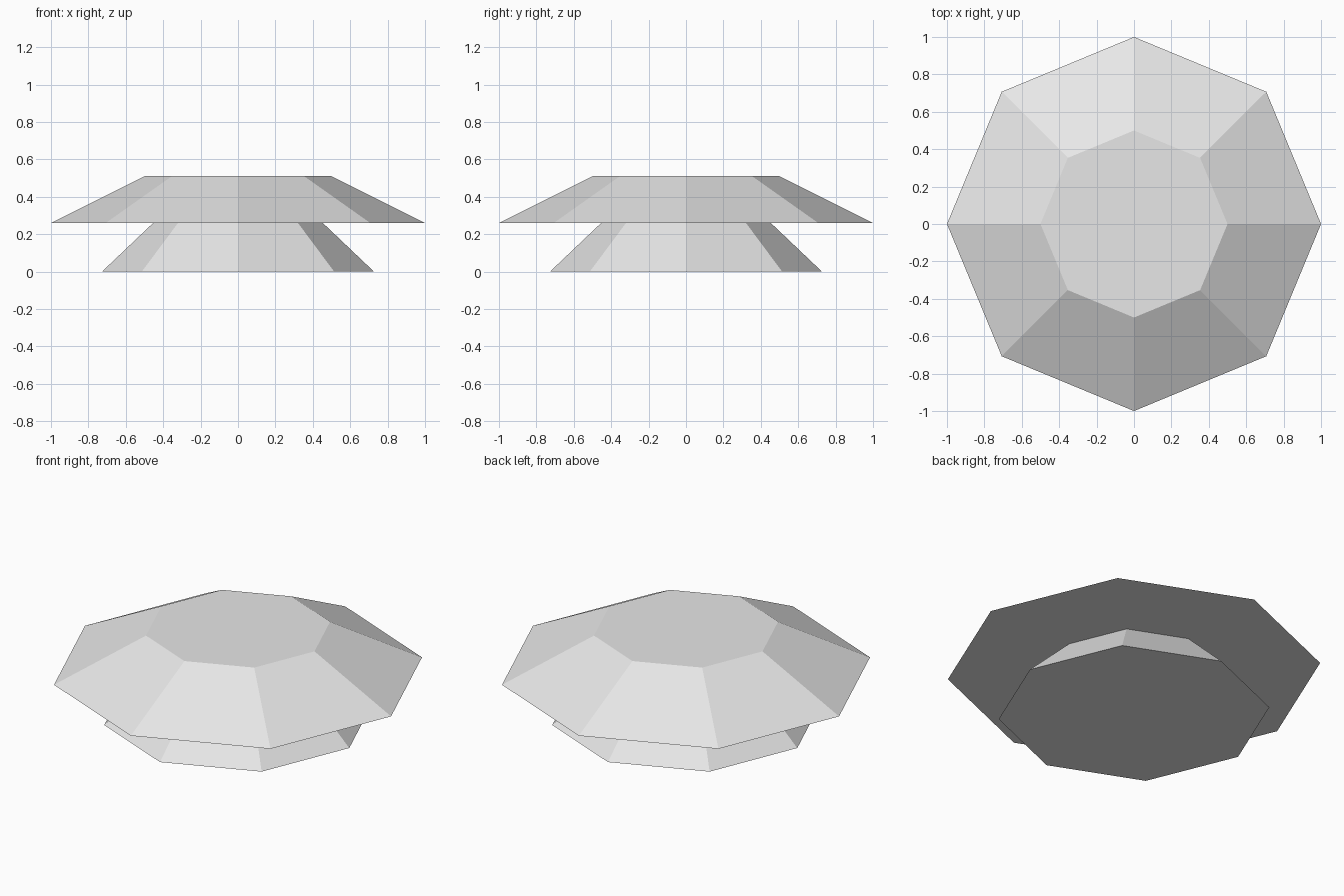
import bpy

SIDES = 8

cube = bpy.data.objects.get("Cube")
if cube:
    bpy.data.objects.remove(cube, do_unlink=True)

# One plain grey for the whole model
GREY = (0.8, 0.8, 0.8, 1.0)
grey = bpy.data.materials.new("light_grey")
grey.use_nodes = True
grey.diffuse_color = GREY
grey.node_tree.nodes["Principled BSDF"].inputs["Base Color"].default_value = GREY


def tapered_disc(name, bottom_radius, top_radius, bottom, top):
    """Flat-faced eight-sided frustum with corners on the x and y axes."""
    bpy.ops.mesh.primitive_cone_add(
        vertices=SIDES, radius1=bottom_radius, radius2=top_radius,
        depth=top - bottom, location=(0, 0, (bottom + top) / 2))
    part = bpy.context.object
    part.name = name
    part.data.name = name
    part.data.materials.append(grey)
    return part


# Lower foot, its narrow end seated slightly inside the upper disc
tapered_disc("lower_base", 0.727, 0.364, 0.0, 0.345)

# Wide upper disc
tapered_disc("upper_disc", 1.0, 0.5, 0.26, 0.51)
